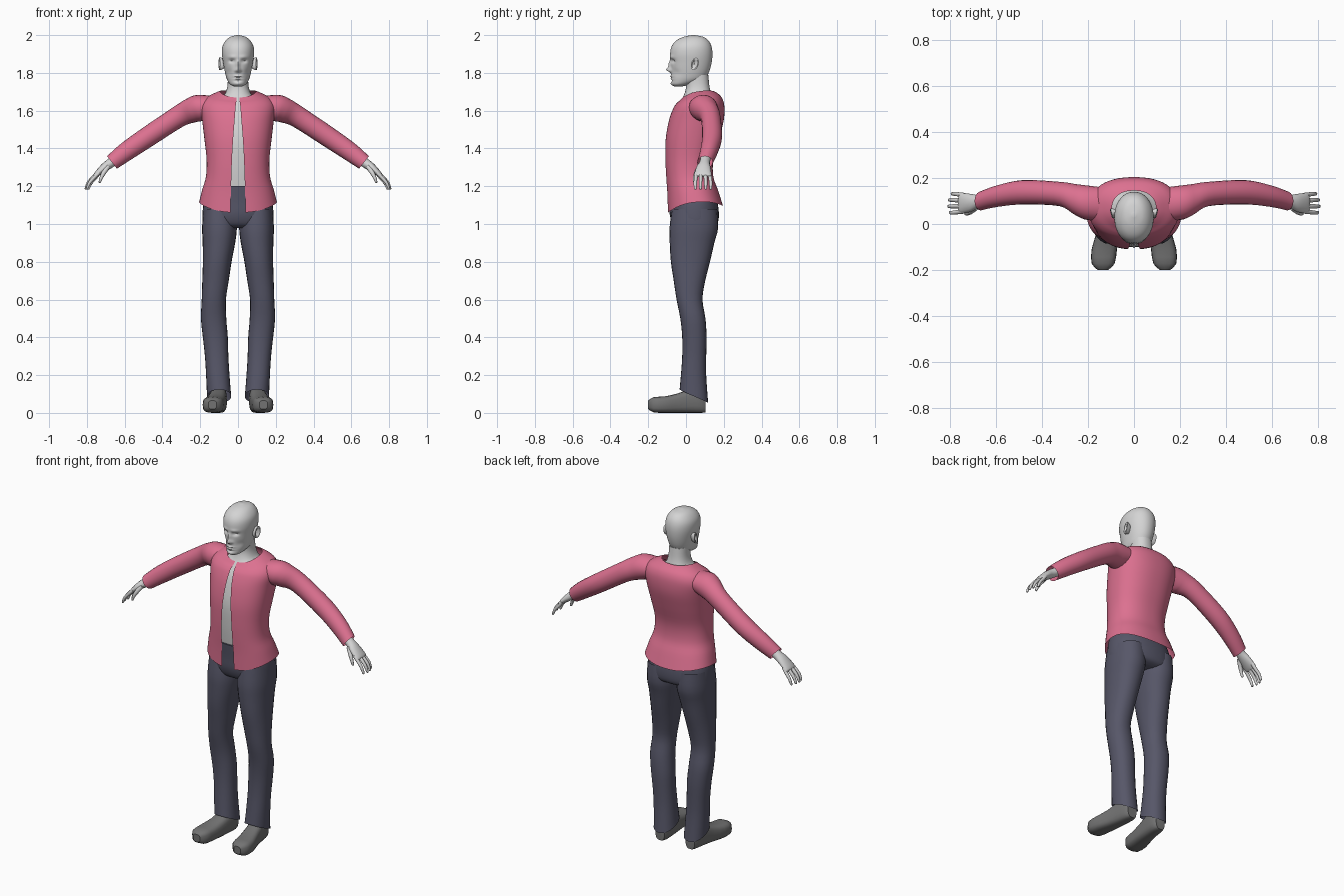
import bpy, bmesh, math
from mathutils import Vector


def material(name, rgb):
    m = bpy.data.materials.new(name)
    m.diffuse_color = (*rgb, 1)
    return m


SKIN = material("pale grey skin", (0.66, 0.66, 0.66))
PINK = material("pink cloth", (0.72, 0.165, 0.28))
NAVY = material("dark slate cloth", (0.095, 0.095, 0.14))
GREY = material("shoe grey", (0.17, 0.17, 0.17))


def smooth_rows(rows, steps):
    """Catmull-Rom interpolation between rows of numbers."""
    size = max(len(r) for r in rows)
    rows = [tuple(r) + (0,) * (size - len(r)) for r in rows]
    out = []
    for i in range(len(rows) - 1):
        p0, p1, p2 = rows[max(i - 1, 0)], rows[i], rows[i + 1]
        p3 = rows[min(i + 2, len(rows) - 1)]
        for s in range(steps):
            t = s / steps
            out.append([0.5 * (2 * b + (c - a) * t + (2 * a - 5 * b + 4 * c - d) * t * t
                               + (3 * b - a - 3 * c + d) * t ** 3)
                        for a, b, c, d in zip(p0, p1, p2, p3)])
    return out + [list(rows[-1])]


def sp(v, p):
    return math.copysign(abs(v) ** (2 / p), v)


def build(name, rings, mat, closed=True, caps=True, mirror=False, angle=50):
    """Skin a list of point rings into one object."""
    bm = bmesh.new()
    vr = [[bm.verts.new(p) for p in ring] for ring in rings]
    n = len(vr[0])
    for a, b in zip(vr, vr[1:]):
        for i in range(n if closed else n - 1):
            j = (i + 1) % n
            bm.faces.new((a[i], a[j], b[j], b[i]))
    if closed and caps:
        bm.faces.new(vr[0])
        bm.faces.new(vr[-1])
    bmesh.ops.recalc_face_normals(bm, faces=bm.faces)
    me = bpy.data.meshes.new(name)
    bm.to_mesh(me)
    bm.free()
    me.materials.append(mat)
    ob = bpy.data.objects.new(name, me)
    bpy.context.collection.objects.link(ob)
    bpy.ops.object.select_all(action='DESELECT')
    ob.select_set(True)
    bpy.context.view_layer.objects.active = ob
    bpy.ops.object.shade_smooth_by_angle(angle=math.radians(angle))
    if mirror:
        ob.modifiers.new("mirror", 'MIRROR')
    return ob


def upright(rows, n=32, steps=4, p=2.3, split=False):
    """Rings from rows (z, centre x, half width, front y, back y, tilt, dip, gap)."""
    rings = []
    for r in smooth_rows(rows, steps):
        z, cx, hw, y0, y1, tilt, dip, gap = (r + [0] * 8)[:8]
        a0 = math.asin((gap / hw) ** (p / 2)) if split else 0
        ring = []
        for i in range(n):
            a = a0 + (2 * math.pi - 2 * a0) * i / (n - 1 if split else n)
            s, c = math.sin(a), math.cos(a)
            ring.append((cx + hw * sp(s, p), (y0 + y1) / 2 - (y1 - y0) / 2 * sp(c, p),
                         z + tilt * c + dip * c * c))
        rings.append(ring)
    return rings


def limb(rows, n=16, steps=4):
    """Rings along a path of rows (x, y, z, radius across, radius in y)."""
    rs = smooth_rows(rows, steps)
    rings = []
    for i, r in enumerate(rs):
        a, b = rs[max(i - 1, 0)], rs[min(i + 1, len(rs) - 1)]
        d = Vector((b[0] - a[0], 0, b[2] - a[2])).normalized()
        u = Vector((-d.z, 0, d.x))
        rings.append([Vector(r[:3]) + u * r[3] * math.cos(t) + Vector((0, r[4] * math.sin(t), 0))
                      for t in (2 * math.pi * k / n for k in range(n))])
    return rings


# Head, with facial relief pushed into the front
head = upright([(1.728, 0, .02, -.062, -.02), (1.74, 0, .042, -.076, .03),
                (1.765, 0, .058, -.078, .095), (1.80, 0, .068, -.078, .12),
                (1.85, 0, .078, -.080, .135), (1.90, 0, .085, -.084, .14),
                (1.94, 0, .082, -.076, .135), (1.97, 0, .066, -.053, .12),
                (1.99, 0, .042, -.015, .093), (2.0, 0, .008, .03, .046)], 80, 8, 2.1)
# Relief rows: x, z, x spread, z spread, push in y
relief = [(0, 1.816, .011, .012, -.024), (0, 1.842, .009, .022, -.014),
          (.013, 1.811, .007, .007, -.007), (.032, 1.863, .015, .009, .013),
          (.03, 1.884, .022, .008, -.005), (0, 1.781, .020, .005, -.007),
          (0, 1.769, .016, .005, -.005), (0, 1.775, .024, .0035, .005),
          (0, 1.758, .02, .006, .005), (0, 1.742, .016, .010, -.004),
          (.048, 1.80, .016, .02, .006)]


def face_push(p):
    x, y, z = p
    if y < 0.01:
        y += sum(k * math.exp(-((abs(x) - a) / sx) ** 2 - ((z - b) / sz) ** 2)
                 for a, b, sx, sz, k in relief)
    return x, y, z


build("head", [[face_push(p) for p in ring] for ring in head], SKIN)

# Ears: a dished, tilted flap each side
ear = []
for scale, out in ((.75, .074), (1, .09), (1.0, .099), (.75, .1), (.5, .092), (.1, .09)):
    ear.append([(out + .004 * math.cos(t), .047 + scale * (.02 * math.cos(t) + .006 * math.sin(t)),
                 1.848 + scale * .033 * math.sin(t)) for t in (math.tau * k / 20 for k in range(20))])
build("ear", ear, SKIN, mirror=True)

# Chest and neck seen through the open jacket
build("chest_and_neck", upright([
    (1.14, 0, .14, -.08, .11), (1.2, 0, .145, -.088, .11), (1.32, 0, .15, -.098, .12),
    (1.45, 0, .16, -.098, .15), (1.58, 0, .15, -.068, .165), (1.65, 0, .11, -.03, .15),
    (1.685, 0, .072, -.01, .135), (1.73, 0, .056, .0, .124), (1.79, 0, .054, -.01, .118)]), SKIN)

# Open jacket body
build("jacket_body", upright([
    (1.115, 0, .206, -.097, .196, -.018, -.037, .04), (1.18, 0, .19, -.1, .17, -.008, -.01, .038),
    (1.25, 0, .17, -.106, .145, 0, 0, .035), (1.34, 0, .166, -.11, .145, 0, 0, .032),
    (1.45, 0, .178, -.108, .175, 0, 0, .026), (1.55, 0, .19, -.09, .2, 0, 0, .018),
    (1.62, 0, .198, -.066, .203, -.005, 0, .013), (1.663, 0, .175, -.048, .19, -.014, -.008, .01),
    (1.688, 0, .13, -.033, .165, -.02, -.014, .008), (1.702, 0, .096, -.018, .145, -.017, -.015, .007)],
    56, 4, 2.3, True), PINK, closed=False)

# Sleeves
build("sleeve", limb([
    (.1, .085, 1.628, .045, .07), (.2, .092, 1.615, .07, .075), (.25, .105, 1.6, .066, .068),
    (.32, .13, 1.565, .057, .053), (.48, .138, 1.46, .054, .053), (.59, .122, 1.385, .05, .047),
    (.667, .1, 1.326, .042, .041)], 20), PINK, caps=False, mirror=True)

# Hands: palm, four fingers and a thumb
build("palm", limb([
    (.63, .105, 1.352, .026, .028), (.675, .098, 1.322, .025, .028),
    (.71, .092, 1.297, .022, .039), (.752, .09, 1.26, .013, .044), (.757, .09, 1.254, .006, .038)]),
    SKIN, mirror=True)
for i, (y, reach) in enumerate([(.056, -.004), (.079, .003), (.102, 0), (.124, -.012)]):
    spread = (y - .09) * .2
    build("finger_%d" % (i + 1), limb([
        (.735, y, 1.272, .010, .011), (.765 + reach, y + spread / 2, 1.247, .0095, .010),
        (.79 + reach, y + spread, 1.218, .0085, .009), (.803 + reach, y + spread, 1.188, .006, .007),
        (.804 + reach, y + spread, 1.183, .002, .002)], 10, 3), SKIN, mirror=True)
build("thumb", limb([
    (.685, .072, 1.308, .013, .013), (.708, .055, 1.275, .012, .012),
    (.724, .046, 1.245, .009, .009), (.732, .045, 1.222, .006, .007),
    (.733, .045, 1.218, .002, .002)], 10, 3), SKIN, mirror=True)

# Trousers: seat and legs
build("trouser_seat", upright([
    (1.2, 0, .15, -.097, .135), (1.12, 0, .18, -.09, .165), (1.05, 0, .188, -.086, .174),
    (1.0, 0, .185, -.068, .165), (.98, 0, .165, -.04, .13)]), NAVY)
build("trouser_leg", upright([
    (1.08, .098, .086, -.075, .165), (.98, .098, .092, -.087, .17), (.9, .101, .086, -.086, .15),
    (.8, .11, .076, -.08, .127), (.7, .119, .07, -.065, .102), (.6, .128, .064, -.05, .087),
    (.5, .129, .067, -.03, .103), (.4, .12, .066, -.02, .109), (.3, .113, .062, -.02, .107),
    (.2, .107, .062, -.027, .107), (.088, .1, .064, -.034, .117, .035)], 24, 3, 2.2),
    NAVY, caps=False, mirror=True)

# Shoes, lofted from toe to heel, with a slightly angular toe
shoe = []
for y, cx, hw, z0, z1 in smooth_rows([
        (-.2, .135, .022, .02, .065), (-.172, .134, .05, .003, .083), (-.11, .129, .055, 0, .088),
        (-.04, .115, .049, 0, .104), (.03, .105, .045, 0, .13), (.08, .1, .041, 0, .13),
        (.104, .1, .03, .003, .1)], 2):
    shoe.append([(cx + hw * sp(math.cos(t), 3), y, max(0, (z0 + z1) / 2 + (z1 - z0) / 2 * sp(math.sin(t), 3)))
                 for t in (math.tau * k / 20 for k in range(20))])
build("shoe", shoe, GREY, mirror=True, angle=35)
